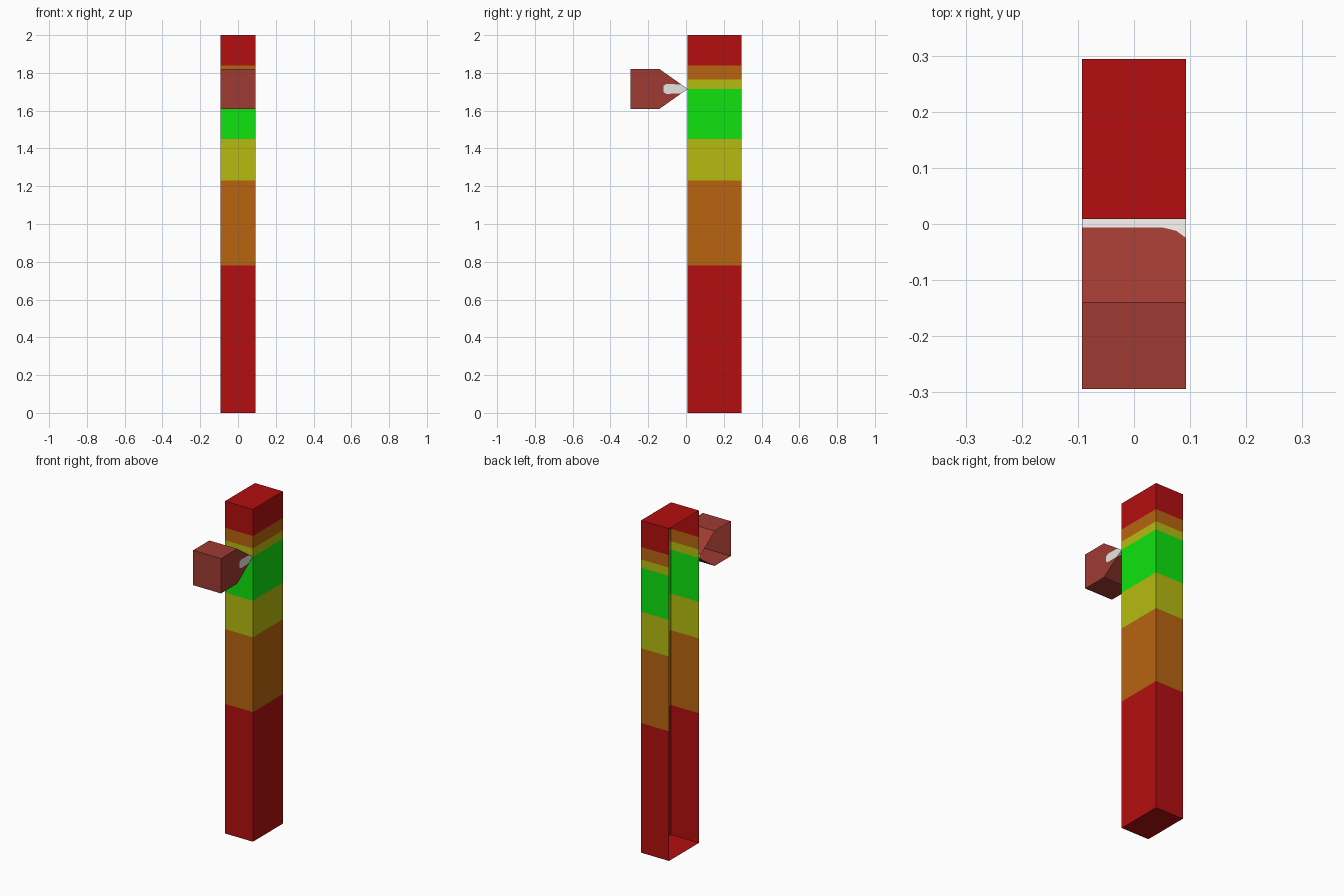
import bpy, bmesh

if "Cube" in bpy.data.objects:
    bpy.data.objects.remove(bpy.data.objects["Cube"])


def srgb(r, g, b):
    def lin(c):
        c /= 255
        return c / 12.92 if c <= 0.04045 else ((c + 0.055) / 1.055) ** 2.4
    return (lin(r), lin(g), lin(b), 1)


def material(name, *rgb):
    m = bpy.data.materials.new(name)
    m.diffuse_color = srgb(*rgb)
    m.use_nodes = True
    m.node_tree.nodes["Principled BSDF"].inputs["Base Color"].default_value = m.diffuse_color
    return m


red = material("red", 180, 15, 16)
orange = material("orange", 184, 101, 16)
yellow = material("yellow", 183, 187, 16)
green = material("green", 15, 228, 15)
brick = material("brick red", 159, 59, 50)
white = material("off white", 230, 229, 226)


def build(name, faces, mats):
    """Make an object from (points, material index) pairs and weld it."""
    bm = bmesh.new()
    for pts, mi in faces:
        f = bm.faces.new([bm.verts.new(p) for p in pts])
        f.material_index = mi
    bmesh.ops.remove_doubles(bm, verts=bm.verts, dist=1e-5)
    bmesh.ops.recalc_face_normals(bm, faces=bm.faces)
    me = bpy.data.meshes.new(name)
    bm.to_mesh(me)
    bm.free()
    for m in mats:
        me.materials.append(m)
    ob = bpy.data.objects.new(name, me)
    bpy.context.collection.objects.link(ob)
    return ob


W = 0.093            # half width in x
Y0, Y1 = 0.009, 0.294

# Banded gauge bar: front, right and back walls, open on the left
levels = [0, 0.78, 1.23, 1.45, 1.715, 1.765, 1.84, 2.0]
bands = [0, 1, 2, 3, 2, 1, 0]
path = [(-W, Y0), (W, Y0), (W, Y1), (-W, Y1)]
faces = []
for lo, hi, mi in zip(levels, levels[1:], bands):
    for (xa, ya), (xb, yb) in zip(path, path[1:]):
        faces.append(([(xa, ya, lo), (xb, yb, lo), (xb, yb, hi), (xa, ya, hi)], mi))
for z in (0, 2.0):
    faces.append(([(x, y, z) for x, y in path], 0))
build("gauge_bar", faces, [red, orange, yellow, green])

# Pointer: pentagon section with a white nose, open on the left
ZC, HH = 1.715, 0.105
YB, YS = -0.294, -0.14      # outer end, start of the taper


def taper(y):
    return HH * (Y0 - y) / (Y0 - YS)


YE = -0.025                 # white edge on the right side
paint = [(-W, -0.006), (0.05, -0.006), (0.075, -0.012), (W, YE)]
faces = [([(-W, YB, ZC - HH), (W, YB, ZC - HH), (W, YB, ZC + HH), (-W, YB, ZC + HH)], 0)]
for s in (1, -1):
    def on_slope(x, y):
        return (x, y, ZC + s * taper(y))
    edge = [on_slope(*p) for p in paint]
    # flat part, brick slope, white tip strip
    faces.append(([(x, y, ZC + s * HH) for x, y in
                   ((-W, YB), (W, YB), (W, YS), (-W, YS))], 0))
    faces.append((edge + [on_slope(W, YS), on_slope(-W, YS)], 0))
    faces.append((edge + [on_slope(W, Y0), on_slope(-W, Y0)], 1))

# Right side: brick body around a white painted nose
h = taper(YE)
nose = [(YE, h), (-0.105, 0.026), (-0.12, 0.016), (-0.12, -0.016), (-0.105, -0.026), (YE, -h)]
body = [(YS, -HH), (YB, -HH), (YB, HH), (YS, HH)]
faces.append(([(W, y, ZC + z) for y, z in nose + body], 0))
faces.append(([(W, y, ZC + z) for y, z in nose + [(Y0, 0)]], 1))
build("pointer", faces, [brick, white])
